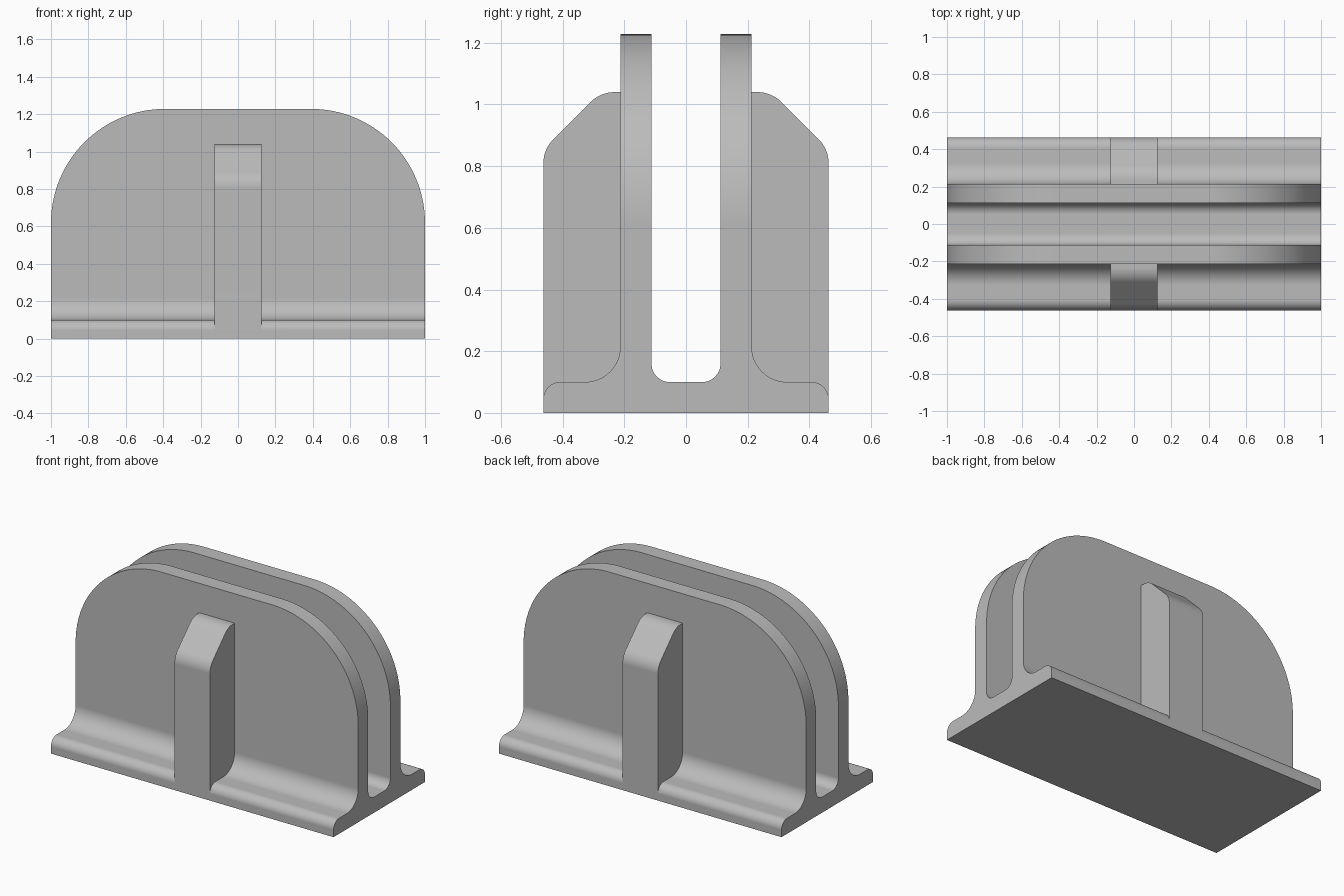
import bpy, bmesh, math
from mathutils import Vector

cube = bpy.data.objects.get("Cube")
if cube:
    bpy.data.objects.remove(cube, do_unlink=True)

grey = bpy.data.materials.new("plain grey")
grey.use_nodes = True
grey.diffuse_color = (0.5, 0.5, 0.5, 1)
grey.node_tree.nodes["Principled BSDF"].inputs["Base Color"].default_value = (0.5, 0.5, 0.5, 1)


def rounded(corners, steps=16):
    """Turn (a, b, radius) corners into an outline with tangent arcs."""
    out = []
    for i, (a, b, r) in enumerate(corners):
        p = Vector((a, b))
        if r == 0:
            out.append(p)
            continue
        to_prev = (Vector(corners[i - 1][:2]) - p).normalized()
        to_next = (Vector(corners[(i + 1) % len(corners)][:2]) - p).normalized()
        half = to_prev.angle(to_next) / 2
        centre = p + (to_prev + to_next).normalized() * r / math.sin(half)
        start = p + to_prev * r / math.tan(half) - centre
        end = p + to_next * r / math.tan(half) - centre
        sweep = math.pi - 2 * half
        for k in range(steps + 1):
            t = k / steps
            out.append(centre + (start * math.sin((1 - t) * sweep)
                                 + end * math.sin(t * sweep)) / math.sin(sweep))
    return out


def extrude(name, outline, place, vector):
    """Extrude an outline, mapped to 3D by place, along vector."""
    bm = bmesh.new()
    face = bm.faces.new([bm.verts.new(place(p)) for p in outline])
    top = bmesh.ops.extrude_face_region(bm, geom=[face])["geom"]
    bmesh.ops.translate(bm, vec=vector, verts=[v for v in top if isinstance(v, bmesh.types.BMVert)])
    bmesh.ops.recalc_face_normals(bm, faces=bm.faces)
    mesh = bpy.data.meshes.new(name)
    bm.to_mesh(mesh)
    bm.free()
    mesh.materials.append(grey)
    obj = bpy.data.objects.new(name, mesh)
    bpy.context.collection.objects.link(obj)
    return obj


def combine(target, other, operation):
    mod = target.modifiers.new("combine", 'BOOLEAN')
    mod.operation, mod.solver, mod.object = operation, 'EXACT', other
    bpy.context.view_layer.objects.active = target
    bpy.ops.object.modifier_apply(modifier=mod.name)
    bpy.data.objects.remove(other, do_unlink=True)


# Base with twin upright plates, filleted where they meet
half = [(0.4625, 0, 0), (0.4625, 0.1, 0.055), (0.213, 0.1, 0.115),
        (0.213, 1.4, 0), (0.112, 1.4, 0), (0.112, 0.1, 0.06)]
section = half + [(-y, z, r) for y, z, r in reversed(half)]
bracket = extrude("twin_plate_bracket", rounded(section), lambda p: (-1.1, p.x, p.y), (2.2, 0, 0))

# Trim the plates to their rounded front outline
outline = [(-1, -0.1, 0), (1, -0.1, 0), (1, 1.228, 0.61), (-1, 1.228, 0.61)]
trim = extrude("plate_outline", rounded(outline, 32), lambda p: (p.x, -0.6, p.y), (0, 1.2, 0))
combine(bracket, trim, 'INTERSECT')

# Buttress rib on the outer face of each plate
rib_side = [(0.16, 0.03, 0), (0.4625, 0.03, 0), (0.4625, 0.855, 0.11),
            (0.2775, 1.04, 0.11), (0.16, 1.04, 0)]
for side in (-1, 1):
    rib = extrude("rib", rounded(rib_side, 12), lambda p: (-0.125, side * p.x, p.y), (0.25, 0, 0))
    combine(bracket, rib, 'UNION')

# Smooth curves, flat planes
bpy.ops.object.select_all(action='DESELECT')
bracket.select_set(True)
bpy.context.view_layer.objects.active = bracket
bpy.ops.object.shade_smooth_by_angle(angle=math.radians(30))
weighted = bracket.modifiers.new("flat planes", 'WEIGHTED_NORMAL')
weighted.keep_sharp = True
